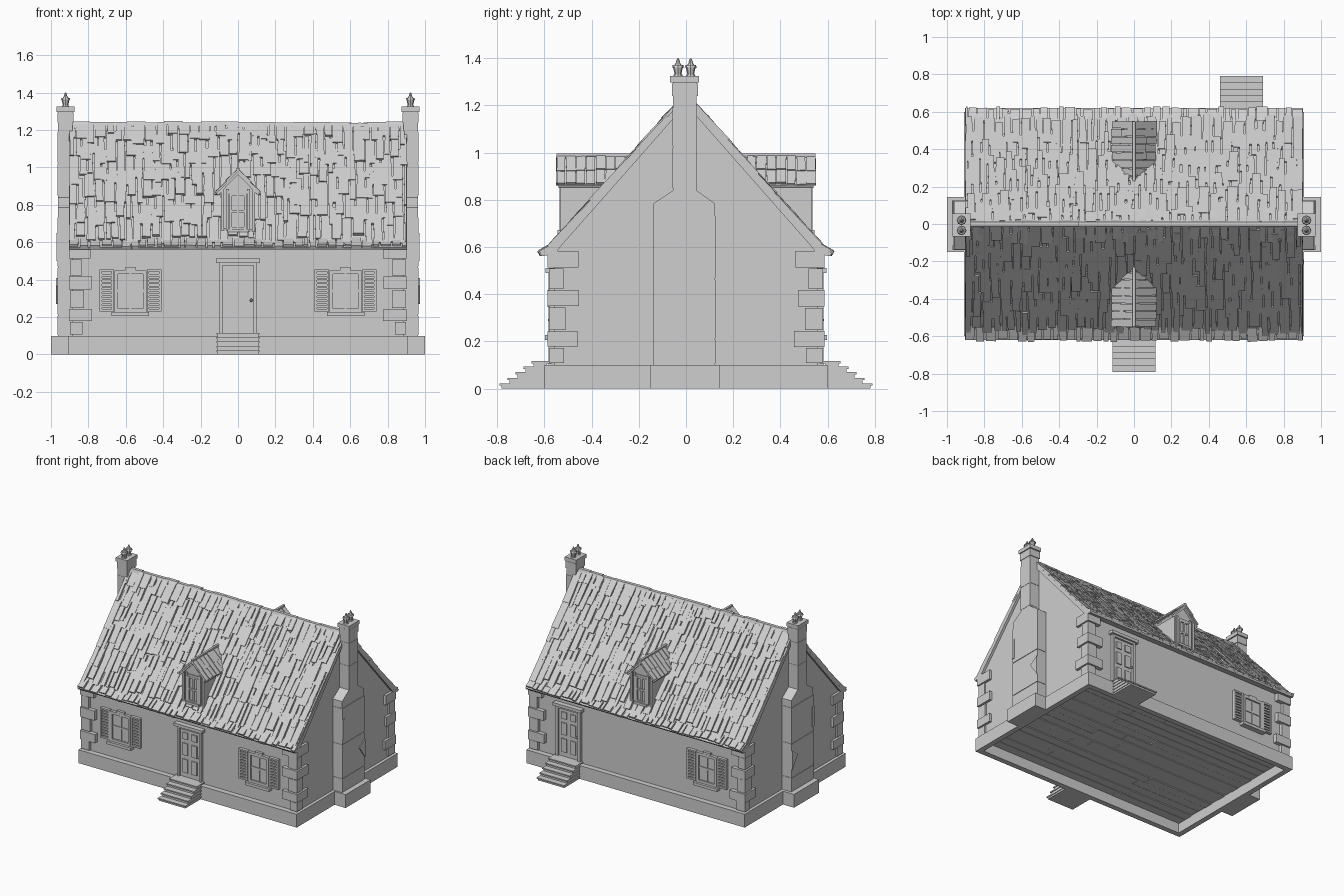
import bpy, bmesh, random
from math import radians
from mathutils import Matrix, Vector

random.seed(4)
rnd = random.uniform
if "Cube" in bpy.data.objects:
    bpy.data.objects.remove(bpy.data.objects["Cube"])

GREY = (0.62, 0.62, 0.62, 1)
stone = bpy.data.materials.new("plain_grey")
stone.use_nodes = True
stone.diffuse_color = GREY
stone.node_tree.nodes["Principled BSDF"].inputs["Base Color"].default_value = GREY
HALF_TURN = Matrix.Rotation(radians(180), 4, 'Z')
WALL = .558


def box(bm, x0, x1, y0, y1, z0, z1):
    mid = Matrix.Translation(((x0 + x1) / 2, (y0 + y1) / 2, (z0 + z1) / 2))
    bmesh.ops.create_cube(bm, size=1, matrix=mid @ Matrix.Diagonal((x1 - x0, y1 - y0, z1 - z0, 1)))


def plate(bm, x0, x1, depth, z0, z1):
    """Box standing out from the front wall by depth."""
    box(bm, min(x0, x1), max(x0, x1), -WALL - depth, -WALL + .01, z0, z1)


def prism(bm, pts, a, b, axis):
    """Extrude a closed outline (u, z) from a to b along x or y."""
    def at(p, w):
        return (w, p[0], p[1]) if axis == 'x' else (p[0], w, p[1])
    ends = [[bm.verts.new(at(p, w)) for p in pts] for w in (a, b)]
    bm.faces.new(ends[0])
    bm.faces.new(ends[1][::-1])
    for i in range(len(pts)):
        j = (i + 1) % len(pts)
        bm.faces.new((ends[0][i], ends[0][j], ends[1][j], ends[1][i]))


def finish(bm, name, back=False, mirror=False):
    if back:
        bm.transform(HALF_TURN)
    if mirror:
        bm.transform(Matrix.Scale(-1, 4, (1, 0, 0)))
    bmesh.ops.recalc_face_normals(bm, faces=bm.faces[:])
    mesh = bpy.data.meshes.new(name)
    bm.to_mesh(mesh)
    bm.free()
    mesh.materials.append(stone)
    bpy.context.collection.objects.link(bpy.data.objects.new(name, mesh))


# Foundation ring with a recessed plank floor
bm = bmesh.new()
for s in (-1, 1):
    box(bm, -.908, .908, *sorted((s * .56, s * .6)), 0, .1)
    box(bm, *sorted((s * .868, s * .908)), -.56, .56, 0, .1)
    box(bm, *sorted((s * .88, s)), -.15, .145, 0, .1)
finish(bm, "foundation")

bm = bmesh.new()
for i in range(16):
    y = -.56 + i * .07
    cut = rnd(-.5, .5)
    box(bm, -.87, cut - .002, y + .002, y + .068, rnd(.072, .078), .097)
    box(bm, cut + .002, .87, y + .002, y + .068, rnd(.072, .078), .097)
finish(bm, "floor_planks")

# Walls with gables
SLOPE = [(0, 1.235), (.05, 1.184), (.27, .938), (.4, .793), (.53, .648), (.565, .606), (.62, .573)]
under = [(y, z - .03) for y, z in SLOPE[:5]] + [(WALL, .583)]
gable = [(WALL, .09)] + under[::-1] + [(-y, z) for y, z in under[1:]] + [(-WALL, .09)]
bm = bmesh.new()
prism(bm, gable, -.885, .885, 'x')
finish(bm, "walls")

# Corner stones, alternating long and short
bm = bmesh.new()
levels = [.105, .175, .245, .345, .42, .51, .585]
for sx in (-1, 1):
    for sy in (-1, 1):
        for i, (z0, z1) in enumerate(zip(levels, levels[1:])):
            wide = .12 if i % 2 else .07
            out = .004 if i % 2 else -.003
            g = rnd(.001, .004)
            box(bm, *sorted((sx * (.9 + out), sx * (.9 - wide + rnd(-.01, .01)))),
                *sorted((sy * (.584 + out), sy * (.584 - wide + rnd(-.01, .01)))), z0 + g, z1 - g)
finish(bm, "corner_stones")

# Roof deck
deck = SLOPE[::-1] + [(-y, z) for y, z in SLOPE[1:]]
deck += [(-y * .985, z - .035 if y < .6 else z - .012) for y, z in SLOPE[:0:-1]]
deck += [(y * .985, z - .035 if y < .6 else z - .012) for y, z in SLOPE]
bm = bmesh.new()
prism(bm, deck, -.903, .903, 'x')
finish(bm, "roof_deck")


def frame(p, side, up):
    m = Matrix((side, up, side.cross(up))).transposed().to_4x4()
    m.translation = p
    return m


def slope_frame(t):
    """Frame on the front slope at distance t below the ridge: x, upslope, normal."""
    for (y0, z0), (y1, z1) in zip(SLOPE, SLOPE[1:]):
        a, b = Vector((0, -y0, z0)), Vector((0, -y1, z1))
        length = (b - a).length
        if t <= length or y1 == SLOPE[-1][0]:
            up = (a - b) / length
            break
        t -= length
    return frame(a - up * t, Vector((1, 0, 0)), up)


def shingle(bm, m, width, length, thick, tilt, skew):
    turn = Matrix.Rotation(-tilt, 4, 'X') @ Matrix.Rotation(rnd(-skew, skew), 4, 'Z')
    bmesh.ops.create_cube(bm, size=1, matrix=m @ turn @ Matrix.Diagonal((width, length, thick, 1)))


# Long wooden shingles with slits between them, and a short flared eave course
ROWS = 6
TOTAL = sum((Vector(b) - Vector(a)).length for a, b in zip(SLOPE, SLOPE[1:]))
for back in (False, True):
    bm = bmesh.new()
    for row in range(ROWS + 1):
        eave = row == ROWS
        x = -.905
        while x < .89:
            w = min(rnd(.03, .065), .905 - x)
            if eave:
                end, length = TOTAL + rnd(-.015, .005), .085
            else:
                end = (TOTAL - .04) * (row + 1) / ROWS + rnd(-.07, .02)
                length = min(rnd(.18, .25), end - .005)
            m = slope_frame(end - length / 2)
            m.translation.x = x + w / 2
            shingle(bm, m, w - rnd(.003, .012), length, rnd(.014, .028), .022, .03)
            x += w
    finish(bm, "roof_shingles", back)

# Uneven ridge cap
bm = bmesh.new()
for i in range(18):
    x = -.89 + i * 1.78 / 18
    h = rnd(1.238, 1.25)
    prism(bm, [(-.03, 1.2), (-.012, h), (.012, h), (.03, 1.2)], x, x + .099, 'x')
finish(bm, "ridge_cap")

# Chimneys at both ends, each with a cap and two pots
for mirror in (False, True):
    bm = bmesh.new()
    stack = [(-.137, .1), (.122, .1), (.122, .785), (.045, .84), (.045, 1.25), (-.055, 1.25),
             (-.055, .84), (-.137, .785)]
    prism(bm, stack, .885, .962, 'x')
    for z0, z1 in ((.105, .205), (.213, .461), (.469, .732)):
        box(bm, .89, .966, -.14, .125, z0, z1)
    for z0, z1 in ((.85, 1.02), (1.026, 1.19)):
        box(bm, .883, .964, -.057, .047, z0, z1)
    prism(bm, [(.125, .27), (.125, .41), (.055, .365)], .96, .972, 'x')
    box(bm, .96, .97, -.14, -.115, .5, .65)
    finish(bm, "chimney", mirror=mirror)
    bm = bmesh.new()
    box(bm, .88, .966, -.06, .05, 1.24, 1.293)
    box(bm, .875, .97, -.067, .055, 1.297, 1.325)
    box(bm, .885, .96, -.055, .045, 1.29, 1.3)
    finish(bm, "chimney_cap", mirror=mirror)
    bm = bmesh.new()
    for y in (-.034, .02):
        for r0, r1, z0, z1 in ((.021, .018, 1.32, 1.332), (.014, .021, 1.332, 1.362),
                               (.026, .022, 1.362, 1.372), (.015, .006, 1.372, 1.385),
                               (.009, .003, 1.385, 1.4)):
            bmesh.ops.create_cone(bm, cap_ends=True, segments=8, radius1=r0, radius2=r1, depth=z1 - z0,
                                  matrix=Matrix.Translation((.922, y, (z0 + z1) / 2)))
    finish(bm, "chimney_pots", mirror=mirror)


def window(cx, back):
    bm = bmesh.new()
    plate(bm, cx - .085, cx + .085, .009, .225, .45)
    for s in (-1, 1):
        plate(bm, cx + s * .066, cx + s * .085, .023, .225, .45)
    for z in (.225, .43):
        plate(bm, cx - .085, cx + .085, .021, z, z + .02)
    plate(bm, cx - .066, cx + .066, .015, .333, .346)
    plate(bm, cx - .006, cx + .006, .014, .245, .43)
    plate(bm, cx - .1, cx + .1, .04, .205, .226)
    plate(bm, cx - .03, cx + .03, .02, .45, .465)
    finish(bm, "window", back)
    bm = bmesh.new()
    for s in (-1, 1):
        a, b = sorted((cx + s * .088, cx + s * .165))
        plate(bm, a, b, .009, .23, .455)
        for x in (a, b - .012):
            plate(bm, x, x + .012, .023, .23, .455)
        for z in (.23, .443):
            plate(bm, a, b, .023, z, z + .012)
        for i in range(9):
            plate(bm, a + .012, b - .012, .019, .25 + i * .021, .262 + i * .021)
    finish(bm, "shutters", back)


def door(cx, back):
    bm = bmesh.new()
    plate(bm, cx - .082, cx + .082, .01, .11, .48)
    for s in (-1, 1):
        plate(bm, cx + s * .082, cx + s * .1, .025, .1, .48)
        for z0, z1 in ((.15, .25), (.28, .37), (.4, .45)):
            plate(bm, cx + s * .016, cx + s * .06, .018, z0, z1)
    plate(bm, cx - .1, cx + .1, .025, .475, .49)
    plate(bm, cx - .118, cx + .118, .038, .49, .512)
    bmesh.ops.create_icosphere(bm, subdivisions=1, radius=.01,
                               matrix=Matrix.Translation((cx + .071, -WALL - .018, .29)))
    finish(bm, "door", back)
    bm = bmesh.new()
    for i in range(5):
        y, z = -.79 + i * .034, .022 + i * .0235
        box(bm, cx - .11, cx + .11, y + .008, -.59, 0, z)
        box(bm, cx - .115, cx + .115, y, -.565, z - .009, z)
    finish(bm, "door_steps", back)


def dormer(back):
    bm = bmesh.new()
    prism(bm, [(-.085, .6), (.085, .6), (.085, .885), (0, .975), (-.085, .885)], -.525, -.2, 'y')
    for s in (-1, 1):
        for x in (.048, .074):
            box(bm, *sorted((s * x, s * (x + .016))), -.535, -.5, .655, .885)
    box(bm, -.055, .055, -.532, -.5, .86, .875)
    finish(bm, "dormer_walls", back)
    bm = bmesh.new()
    for s in (-1, 1):
        box(bm, *sorted((s * .033, s * .046)), -.537, -.5, .665, .86)
    for z in (.67, .76, .848):
        box(bm, -.04, .04, -.534, -.5, z, z + .012)
    box(bm, -.006, .006, -.533, -.5, .67, .86)
    box(bm, -.055, .055, -.545, -.5, .655, .672)
    finish(bm, "dormer_window", back)
    bm = bmesh.new()
    prism(bm, [(-.115, .862), (0, .985), (.115, .862), (.108, .85), (0, .962), (-.108, .85)], -.54, -.2, 'y')
    for s in (-1, 1):
        up = Vector((-s * .115, 0, .123)).normalized()
        for row in range(2):
            for i in range(8):
                t = .045 + row * .078 + rnd(-.006, .006)
                p = Vector((0, -.53 + i * .042, .988)) - up * t
                shingle(bm, frame(p, Vector((0, s, 0)), up), rnd(.034, .042), .09, rnd(.008, .016), .05, .03)
    box(bm, -.008, .008, -.548, -.2, .98, .997)
    finish(bm, "dormer_roof", back)


for x in (-.575, .575):
    window(x, False)
door(0, False)
window(.575, True)
door(-.575, True)
for side in (False, True):
    dormer(side)
